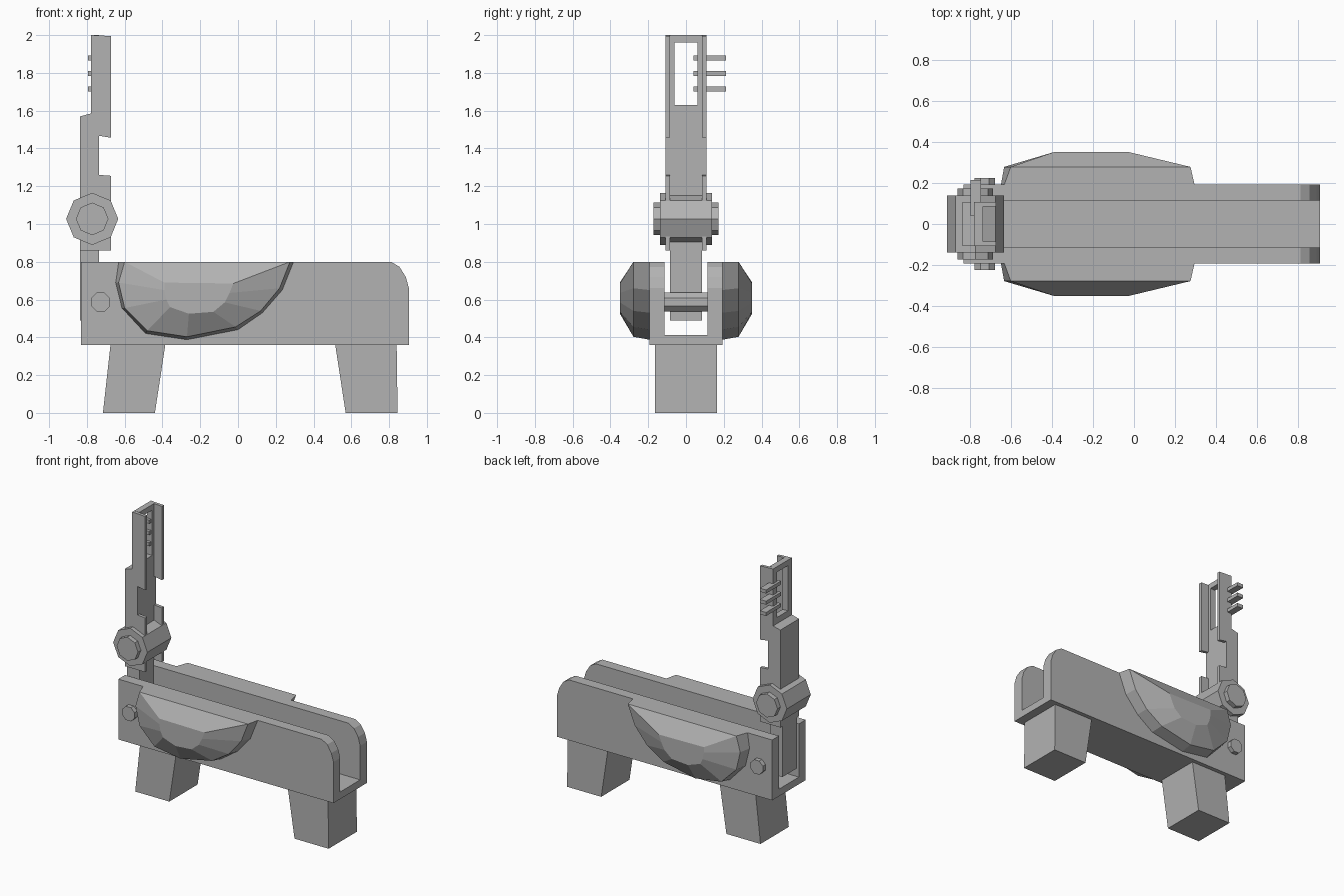
import bpy, bmesh, math

cube = bpy.data.objects.get("Cube")
if cube:
    bpy.data.objects.remove(cube, do_unlink=True)

grey = bpy.data.materials.new("plain grey")
grey.use_nodes = True
grey.diffuse_color = (0.45, 0.45, 0.45, 1)
grey.node_tree.nodes["Principled BSDF"].inputs["Base Color"].default_value = (0.45, 0.45, 0.45, 1)


def loft(name, rings, mirror=False):
    """Join matching rings, each given as (y, [(x, z), ...]), and cap the ends."""
    bm = bmesh.new()
    loops = [[bm.verts.new((x, y, z)) for x, z in pts] for y, pts in rings]
    for a, b in zip(loops, loops[1:]):
        for i in range(len(a)):
            j = (i + 1) % len(a)
            bm.faces.new((a[i], a[j], b[j], b[i]))
    bm.faces.new(loops[0])
    bm.faces.new(loops[-1])
    bmesh.ops.recalc_face_normals(bm, faces=bm.faces)
    mesh = bpy.data.meshes.new(name)
    bm.to_mesh(mesh)
    bm.free()
    mesh.materials.append(grey)
    obj = bpy.data.objects.new(name, mesh)
    bpy.context.collection.objects.link(obj)
    if mirror:
        mod = obj.modifiers.new("mirror", "MIRROR")
        mod.use_axis = (False, True, False)
        mod.use_mirror_merge = False
    return obj


def prism(name, pts, y0, y1, mirror=False):
    return loft(name, [(y0, pts), (y1, pts)], mirror)


def box(name, x0, x1, y0, y1, z0, z1, mirror=False):
    return prism(name, [(x0, z0), (x1, z0), (x1, z1), (x0, z1)], y0, y1, mirror)


def octagon(x, z, r, turn=0.0):
    angles = [turn + i * math.pi / 4 for i in range(8)]
    return [(x + r * math.cos(a), z + r * math.sin(a)) for a in angles]


# Channel base: two walls with a rounded end corner, and a floor
wall = [(-0.83, 0.36), (0.905, 0.36), (0.905, 0.66), (0.888, 0.72),
        (0.855, 0.773), (0.81, 0.80), (-0.83, 0.80)]
prism("channel_wall", wall, 0.115, 0.193, True)
box("channel_floor", -0.83, 0.905, -0.115, 0.115, 0.36, 0.412)

# Legs
prism("rear_leg", [(-0.715, 0), (-0.44, 0), (-0.385, 0.36), (-0.675, 0.36)], -0.163, 0.163)
prism("front_leg", [(0.57, 0), (0.845, 0), (0.84, 0.36), (0.515, 0.36)], -0.163, 0.163)

# Faceted side bulges
base = [(-0.632, 0.80), (-0.648, 0.69), (-0.615, 0.555), (-0.49, 0.42), (-0.27, 0.387),
        (0.0, 0.44), (0.13, 0.53), (0.235, 0.65), (0.295, 0.80)]
rim = [(-0.60, 0.80), (-0.632, 0.69), (-0.60, 0.555), (-0.48, 0.435), (-0.27, 0.403),
       (-0.013, 0.455), (0.12, 0.54), (0.22, 0.66), (0.275, 0.80)]
crown = [(-0.39, 0.69), (-0.39, 0.65), (-0.38, 0.60), (-0.36, 0.56), (-0.26, 0.525),
         (-0.13, 0.535), (-0.07, 0.585), (-0.045, 0.635), (-0.025, 0.685)]
loft("side_bulge", [(0.19, base), (0.278, rim), (0.35, crown)], True)

# Pivot bolt through the channel
prism("pivot_bolt", octagon(-0.727, 0.587, 0.054, math.pi / 8), -0.225, 0.225)

# Arm: lower strap, back plates and window frame
box("arm_strap", -0.836, -0.735, -0.085, 0.085, 0.49, 0.86)
prism("arm_back", [(-0.836, 0.86), (-0.735, 0.86), (-0.735, 1.63), (-0.778, 1.63),
                   (-0.778, 1.585), (-0.836, 1.57)], -0.085, 0.085)
box("window_stile", -0.778, -0.735, 0.062, 0.085, 1.63, 1.96, True)
box("window_top_rail", -0.778, -0.735, -0.085, 0.085, 1.96, 2.0)

# Arm side flanges, stepped back at the gap
flange = [(-0.836, 0.86), (-0.673, 0.86), (-0.673, 1.255), (-0.735, 1.26), (-0.735, 1.467),
          (-0.673, 1.457), (-0.673, 1.995), (-0.778, 2.0), (-0.778, 1.585), (-0.836, 1.57)]
prism("arm_flange", flange, 0.085, 0.108, True)

# Elbow hub and its cap
prism("elbow_hub", octagon(-0.772, 1.027, 0.138), -0.138, 0.138)
prism("elbow_cap", octagon(-0.772, 1.027, 0.086), -0.172, 0.172)

# Three prongs on the arm
for i in range(3):
    z = 1.715 + i * 0.082
    box(f"prong_{i + 1}", -0.795, -0.745, 0.04, 0.213, z - 0.013, z + 0.013)
